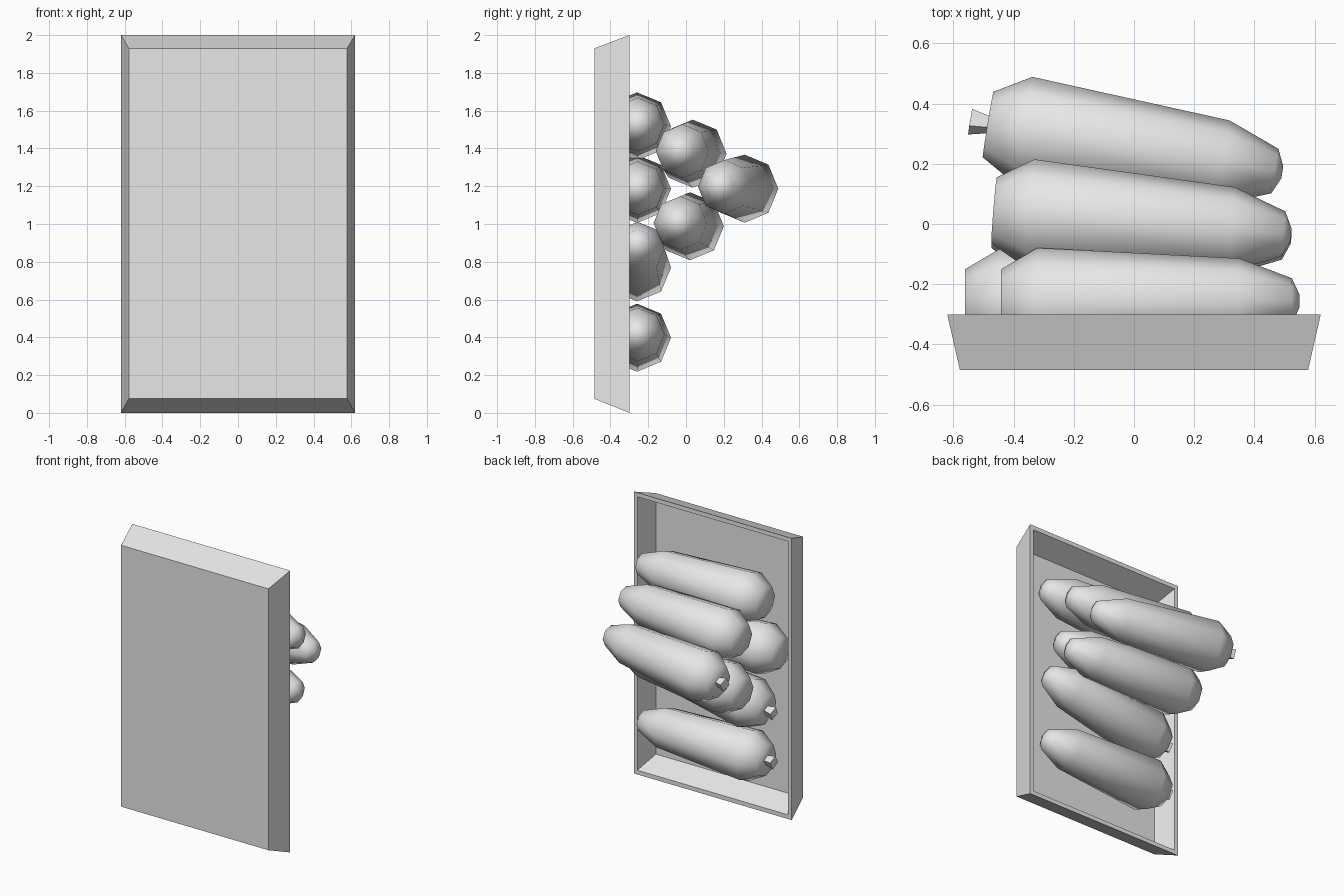
import bpy, bmesh
from math import cos, sin, pi
from mathutils import Vector

cube = bpy.data.objects.get("Cube")
if cube:
    bpy.data.objects.remove(cube, do_unlink=True)

grey = bpy.data.materials.new("plain_grey")
grey.use_nodes = True
COLOUR = (0.8, 0.8, 0.8, 1)
grey.diffuse_color = COLOUR
grey.node_tree.nodes["Principled BSDF"].inputs["Base Color"].default_value = COLOUR


def finish(name, bm, smooth):
    bmesh.ops.recalc_face_normals(bm, faces=bm.faces)
    for f in bm.faces:
        f.smooth = smooth
    mesh = bpy.data.meshes.new(name)
    bm.to_mesh(mesh)
    bm.free()
    mesh.materials.append(grey)
    obj = bpy.data.objects.new(name, mesh)
    bpy.context.collection.objects.link(obj)
    return obj


def bridge(bm, rings):
    for a, b in zip(rings, rings[1:]):
        n = len(a)
        for i in range(n):
            j = (i + 1) % n
            bm.faces.new((a[i], a[j], b[j], b[i]))


def lathe(name, start, end, profile, sides, smooth, turn=0.0):
    """Rings of (distance, radius) along the line from start to end."""
    axis = (end - start).normalized()
    side = Vector((0, 0, 1)).cross(axis).normalized()
    up = axis.cross(side)
    bm = bmesh.new()
    rings = []
    for dist, r in profile:
        c = start + axis * dist
        angles = [turn + 2 * pi * i / sides for i in range(sides)]
        rings.append([bm.verts.new(c + (side * cos(t) + up * sin(t)) * r) for t in angles])
    bridge(bm, rings)
    bm.faces.new(rings[0])
    bm.faces.new(rings[-1])
    return finish(name, bm, smooth)


# Open tray standing on edge, flared towards the back
def rect(bm, half_x, low, high, y):
    corners = ((-half_x, low), (half_x, low), (half_x, high), (-half_x, high))
    return [bm.verts.new((x, y, z)) for x, z in corners]


bm = bmesh.new()
loops = [
    rect(bm, 0.578, 0.075, 1.93, -0.485),
    rect(bm, 0.62, 0, 2, -0.30),
    rect(bm, 0.592, 0.03, 1.97, -0.30),
    rect(bm, 0.555, 0.095, 1.905, -0.455),
]
bridge(bm, loops)
bm.faces.new(loops[0])
bm.faces.new(loops[-1])
finish("tray", bm, False)

# Stacked vegetables: blunt end, tip, and whether a stalk is left
BODY = [(0, 0.11), (0.12, 0.18), (0.79, 0.142), (0.965, 0.075), (0.99, 0.02)]
STALK = [(-0.06, 0.045), (0.02, 0.026)]
VEGETABLES = {
    "bottom_row_top": ((-0.44, -0.26, 1.515), (0.54, -0.255, 1.53), False),
    "bottom_row_upper": ((-0.56, -0.26, 1.185), (0.43, -0.255, 1.19), False),
    "bottom_row_lower": ((-0.45, -0.26, 0.75), (0.52, -0.255, 0.90), True),
    "bottom_row_low": ((-0.45, -0.26, 0.395), (0.54, -0.255, 0.42), True),
    "middle_row_upper": ((-0.465, 0.045, 1.37), (0.52, -0.035, 1.39), False),
    "middle_row_lower": ((-0.465, 0.03, 0.985), (0.52, -0.045, 1.01), False),
    "front_row": ((-0.485, 0.33, 1.185), (0.49, 0.172, 1.20), True),
}
for name, (blunt, tip, has_stalk) in VEGETABLES.items():
    blunt, tip = Vector(blunt), Vector(tip)
    lathe(name + "_vegetable", blunt, tip, BODY, 8, True)
    if has_stalk:
        lathe(name + "_stalk", blunt, tip, STALK, 4, False, 0.3)
